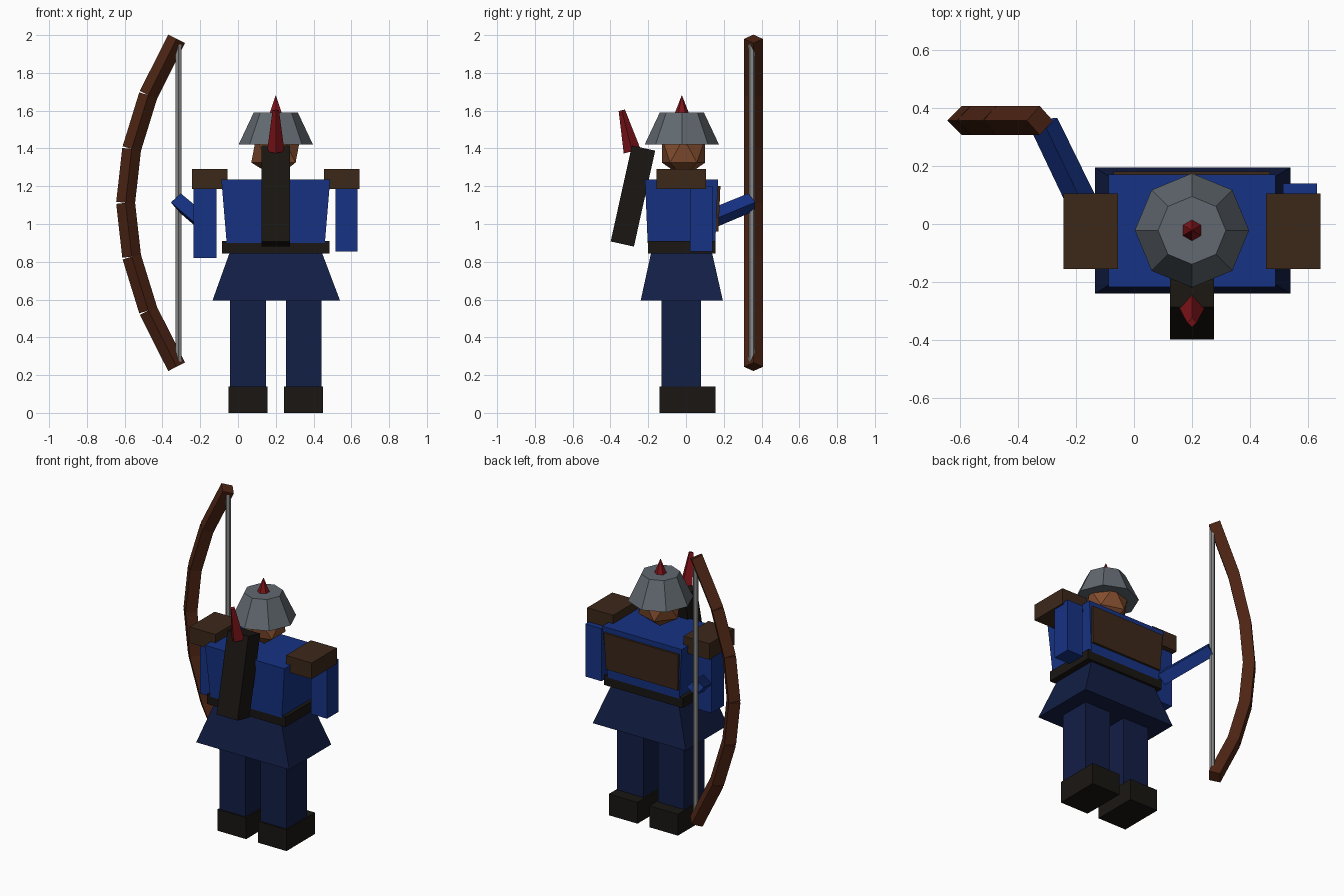
import bpy, bmesh, math
from mathutils import Vector

if "Cube" in bpy.data.objects:
    bpy.data.objects.remove(bpy.data.objects["Cube"])


def material(name, r, g, b):
    m = bpy.data.materials.new(name)
    m.diffuse_color = (r, g, b, 1)
    m.use_nodes = True
    m.node_tree.nodes["Principled BSDF"].inputs["Base Color"].default_value = m.diffuse_color
    return m


BLUE = material("blue_cloth", .008, .032, .23)
NAVY = material("navy_cloth", .006, .013, .06)
LEATHER = material("leather", .045, .021, .010)
BLACK = material("dark_leather", .010, .008, .006)
SKIN = material("skin", .23, .075, .028)
STEEL = material("steel", .12, .14, .16)
WOOD = material("bow_wood", .075, .018, .007)
RED = material("red", .21, .007, .010)
STRING = material("bowstring", .25, .25, .25)


def finish(name, bm, mat):
    bmesh.ops.recalc_face_normals(bm, faces=bm.faces)
    me = bpy.data.meshes.new(name)
    bm.to_mesh(me)
    bm.free()
    me.materials.append(mat)
    ob = bpy.data.objects.new(name, me)
    bpy.context.collection.objects.link(ob)
    return ob


def loft(bm, low, high):
    """Skin two matching rings and cap them."""
    a = [bm.verts.new(p) for p in low]
    b = [bm.verts.new(p) for p in high]
    n = len(a)
    for i in range(n):
        j = (i + 1) % n
        bm.faces.new((a[i], a[j], b[j], b[i]))
    bm.faces.new(a[::-1])
    bm.faces.new(b)


def block(name, mat, z0, z1, rect0, rect1=None):
    """Box from z0 to z1; rects are (x0, x1, y0, y1), the top may taper."""
    rings = []
    for z, (x0, x1, y0, y1) in ((z0, rect0), (z1, rect1 or rect0)):
        rings.append([(x0, y0, z), (x1, y0, z), (x1, y1, z), (x0, y1, z)])
    bm = bmesh.new()
    loft(bm, *rings)
    return finish(name, bm, mat)


def rod(name, mat, p, q, r0, r1, sides):
    """Tapered prism between two points, one corner pointing sideways."""
    p, q = Vector(p), Vector(q)
    d = (q - p).normalized()
    s = d.cross(Vector((0, 0, 1)))
    s = s.normalized() if s.length > .01 else Vector((0, 1, 0))
    u = s.cross(d)
    angles = [2 * math.pi * i / sides for i in range(sides)]
    dirs = [s * math.cos(a) + u * math.sin(a) for a in angles]
    bm = bmesh.new()
    loft(bm, [p + v * r0 for v in dirs], [q + v * r1 for v in dirs])
    return finish(name, bm, mat)


CX = .2  # body axis

# Boots, legs and shoulder pads, mirrored about the body axis
for side, s in (("left", -1), ("right", 1)):
    def span(inner, outer):
        return tuple(sorted((CX + s * inner, CX + s * outer)))
    block(f"boot_{side}", BLACK, 0, .14, (*span(.043, .25), -.14, .155))
    block(f"leg_{side}", NAVY, .13, .75, (*span(.053, .243), -.13, .08))
    block(f"shoulder_pad_{side}", LEATHER, 1.185, 1.29, (*span(.255, .443), -.155, .105))

# Skirt, belt, torso and plate
block("skirt", NAVY, .595, .86, (-.135, .54, -.24, .195), (-.04, .44, -.182, .135))
block("belt", BLACK, .845, .91, (-.085, .485, -.2, .155))
block("torso", BLUE, .9, 1.235, (-.06, .46, -.203, .155), (-.088, .488, -.217, .17))
block("back_plate", LEATHER, .96, 1.2, (-.06, .46, .1, .172), (-.07, .47, .1, .182))

# Arms, one reaching back to hold the bow
block("arm_right", BLUE, .855, 1.2, (.515, .632, .02, .14))
block("arm_left", BLUE, .82, 1.2, (-.235, -.115, -.06, .07))
rod("forearm_left", BLUE, (-.17, .055, .995), (-.31, .345, 1.115), .052, .05, 4)

# Head
bm = bmesh.new()
bmesh.ops.create_icosphere(bm, subdivisions=1, radius=.145)
bmesh.ops.scale(bm, vec=(1, .93, 1), verts=bm.verts)
head = finish("head", bm, SKIN)
head.location = (CX, -.013, 1.39)

# Helmet and its spike
rod("helmet", STEEL, (CX, -.022, 1.42), (CX, -.022, 1.59), .197, .117, 8)
rod("helmet_spike", RED, (CX, -.022, 1.585), (CX, -.022, 1.68), .038, .001, 6)

# Quiver with a feather
quiver = block("quiver", BLACK, -.26, .26, (-.076, .076, -.063, .063))
quiver.location = (CX, -.281, 1.148)
quiver.rotation_euler.x = -math.radians(12.5)
rod("feather", RED, (CX, -.285, 1.385), (CX, -.34, 1.602), .046, .017, 4)

# Bow: six straight diamond-section pieces, symmetric about its grip
half = [(-.595, 0), (-.563, .285), (-.475, .57), (-.325, .868)]
path = [(x, -z) for x, z in half[:0:-1]] + half
for i, ((x0, z0), (x1, z1)) in enumerate(zip(path, path[1:])):
    rod(f"bow_piece_{i + 1}", WOOD, (x0, .357, 1.112 + z0), (x1, .357, 1.112 + z1), .05, .05, 4)
rod("bowstring", STRING, (-.315, .348, .27), (-.315, .348, 1.95), .017, .017, 6)
